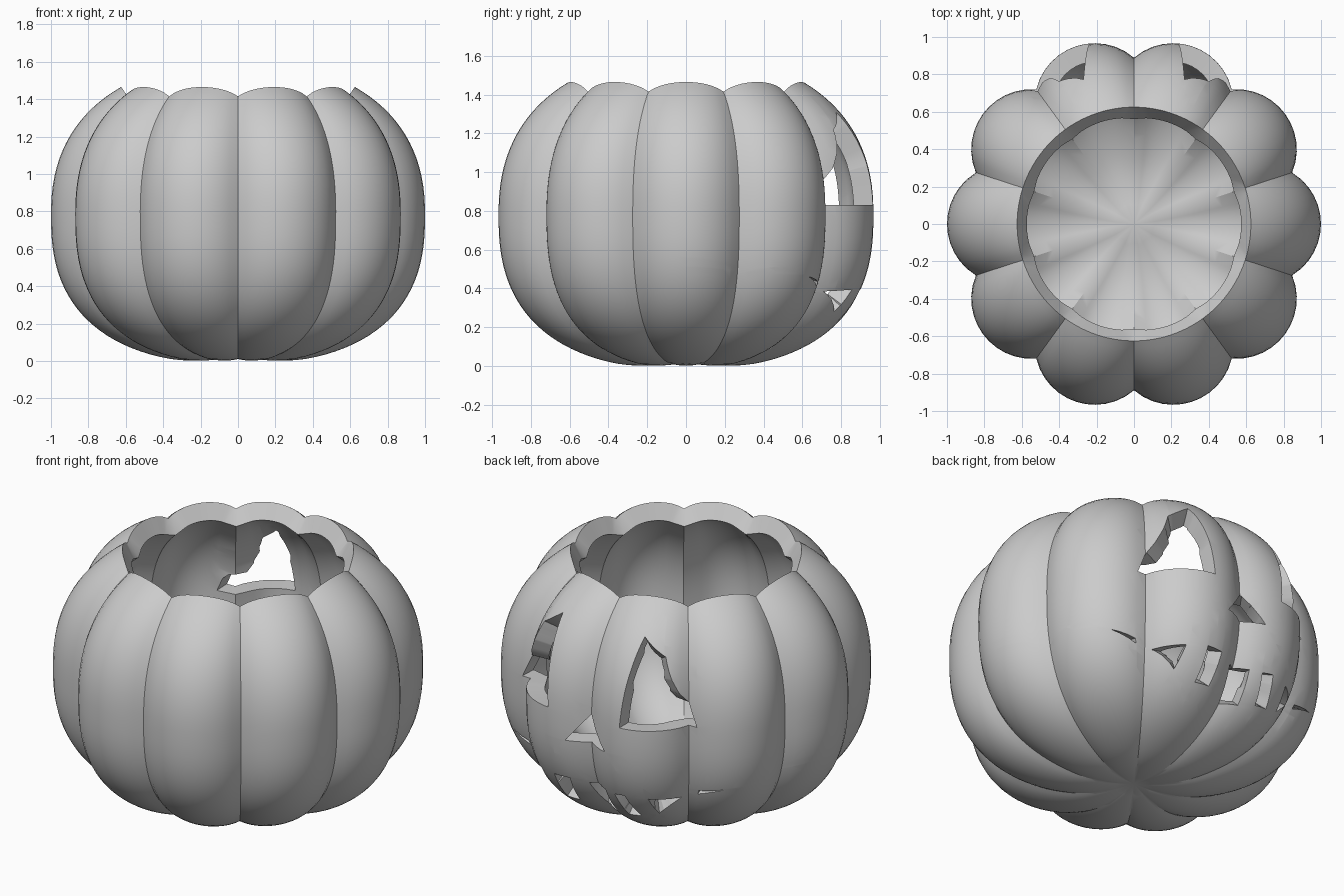
import bpy, bmesh
from math import sin, cos, acos, pi, sqrt, radians
from mathutils import Vector

LOBES, STEPS, RINGS = 10, 12, 44
MIDDLE, RIM = 0.78, 0.625

cube = bpy.data.objects.get("Cube")
if cube:
    bpy.data.objects.remove(cube, do_unlink=True)

grey = bpy.data.materials.new("plain_grey")
grey.use_nodes = True
colour = (0.6, 0.6, 0.6, 1)
grey.diffuse_color = colour
grey.node_tree.nodes["Principled BSDF"].inputs["Base Color"].default_value = colour


def lobe_radius(step):
    # Circular arc bulging out between two seams
    phi = (step / STEPS - 0.5) * 2 * pi / LOBES
    return 0.678 * cos(phi) + sqrt(0.322 ** 2 - (0.678 * sin(phi)) ** 2)


def shell_point(ring, i):
    # Each column runs from the bottom pole up to the round lid opening
    r = lobe_radius(i % STEPS)
    last = acos((RIM / r) ** (2.3 / 2))
    a = -pi / 2 + ring / RINGS * (last + pi / 2)
    power = 2 / 2.5 if a < 0 else 2 / 2.3
    rho = cos(a) ** power
    rise = abs(sin(a)) ** power
    if a < 0:
        seam = (1 - r) / 0.111
        z = MIDDLE - 0.795 * rise + 0.05 * max(0, 1 - rho / 0.4) ** 2
        z += 0.05 * seam * rho * (1 - rho) * rise
    else:
        z = MIDDLE + 0.82 * rise
    theta = (i / STEPS - 0.5) * 2 * pi / LOBES
    return (rho * r * cos(theta), rho * r * sin(theta), z)


# Ribbed outer skin, open at the top
bm = bmesh.new()
count = LOBES * STEPS
rings = [[bm.verts.new(shell_point(k, i)) for i in range(count)]
         for k in range(1, RINGS + 1)]
bottom = bm.verts.new((0, 0, 0.035))
for i in range(count):
    j = (i + 1) % count
    bm.faces.new((bottom, rings[0][j], rings[0][i]))
    for low, high in zip(rings, rings[1:]):
        bm.faces.new((low[i], low[j], high[j], high[i]))


def carve(shape):
    # Slice the back of the skin along each side of a convex outline, then open it
    points = [Vector((x, 0, z)) for x, z in shape]
    centre = sum(points, Vector()) / len(points)
    sides = []
    for p, q in zip(points, points[1:] + points[:1]):
        normal = Vector((p.z - q.z, 0, q.x - p.x))
        if normal.dot(centre - p) < 0:
            normal.negate()
        sides.append((p, normal.normalized()))

    def inside(face, margin):
        c = face.calc_center_median()
        return c.y > 0 and all((c - p).dot(n) > -margin for p, n in sides)

    for p, n in sides:
        near = [f for f in bm.faces if inside(f, 0.08)]
        geom = set(near)
        for f in near:
            geom.update(f.edges)
            geom.update(f.verts)
        bmesh.ops.bisect_plane(bm, geom=list(geom), dist=0.00001,
                               plane_co=p, plane_no=n)
    hole = [f for f in bm.faces if inside(f, 0)]
    bmesh.ops.delete(bm, geom=hole, context='FACES')


# Eyes and both ends of the mouth, mirrored
eye = [(0.235, 0.83), (0.575, 0.83), (0.4, 1.22), (0.27, 1.31)]
mouth_corner = [(0.7, 0.46), (0.55, 0.41), (0.56, 0.435)]
end_gap = [(0.47, 0.385), (0.35, 0.395), (0.36, 0.28)]
for shape in (eye, mouth_corner, end_gap):
    carve(shape)
    carve([(-x, z) for x, z in shape])

# Nose and the three middle gaps of the mouth
carve([(-0.13, 0.655), (0.13, 0.655), (0, 0.82)])
carve([(0.235, 0.41), (0.135, 0.41), (0.14, 0.24), (0.23, 0.235)])
carve([(0.04, 0.39), (-0.08, 0.39), (-0.09, 0.22), (0, 0.22)])
carve([(-0.155, 0.39), (-0.225, 0.4), (-0.265, 0.25), (-0.185, 0.24)])

mesh = bpy.data.meshes.new("pumpkin_shell")
bm.to_mesh(mesh)
bm.free()
mesh.materials.append(grey)
shell = bpy.data.objects.new("pumpkin_shell", mesh)
bpy.context.collection.objects.link(shell)

# Thick wall inward, then smooth lobes with crisp seams
wall = shell.modifiers.new("wall", 'SOLIDIFY')
wall.thickness = 0.1
wall.offset = -1
bpy.ops.object.select_all(action='DESELECT')
shell.select_set(True)
bpy.context.view_layer.objects.active = shell
bpy.ops.object.modifier_apply(modifier=wall.name)
bpy.ops.object.shade_smooth_by_angle(angle=radians(30))
